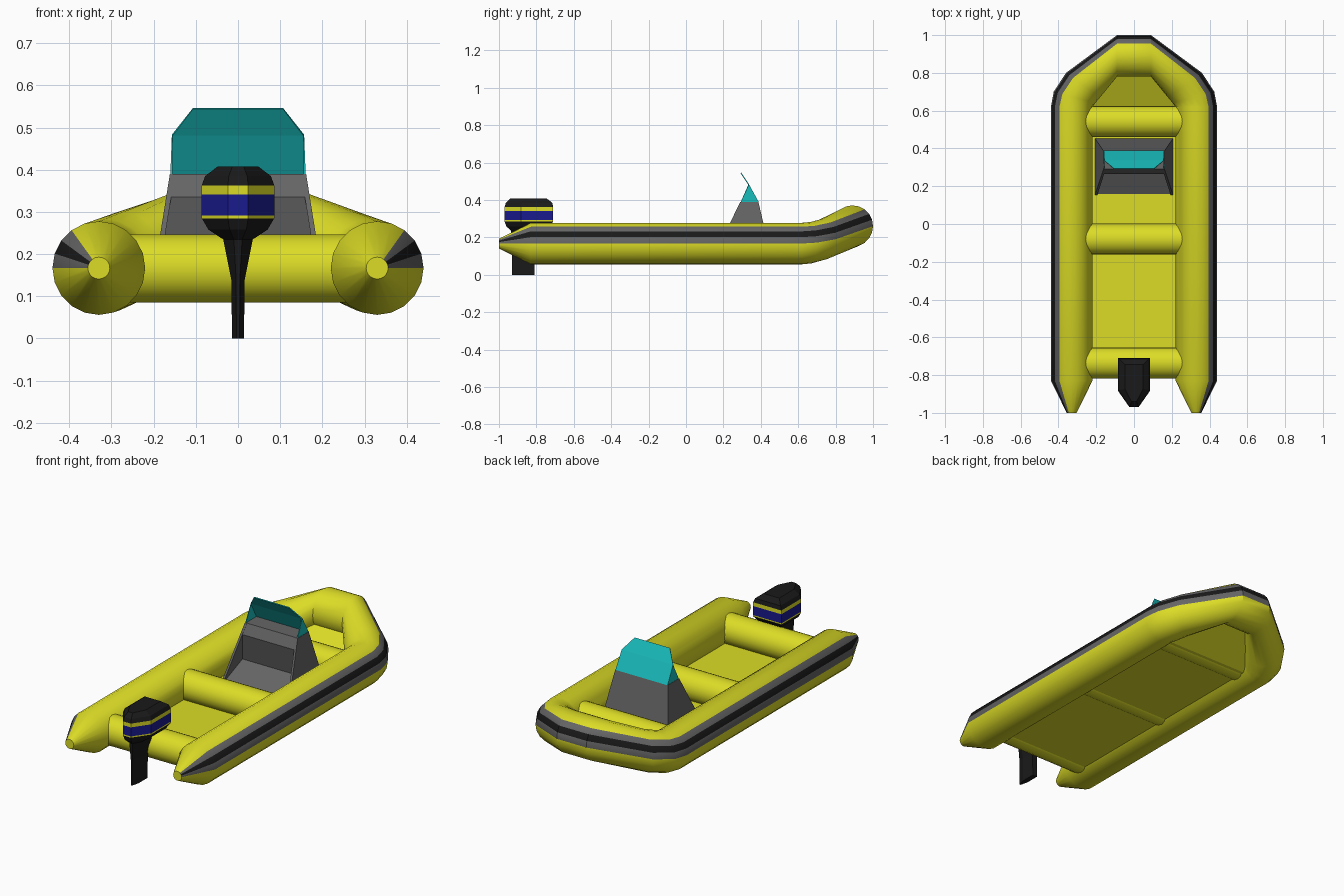
import bpy, bmesh, math
from mathutils import Vector

if "Cube" in bpy.data.objects:
    bpy.data.objects.remove(bpy.data.objects["Cube"])


def material(name, r, g, b):
    m = bpy.data.materials.new(name)
    m.diffuse_color = (r, g, b, 1)
    m.use_nodes = True
    m.node_tree.nodes["Principled BSDF"].inputs["Base Color"].default_value = m.diffuse_color
    return m


YELLOW = material("yellow", 0.72, 0.72, 0.02)
GREY = material("dark_grey", 0.13, 0.13, 0.13)
BLACK = material("black", 0.01, 0.01, 0.01)
BLUE = material("navy", 0.01, 0.01, 0.27)
TEAL = material("teal", 0.01, 0.5, 0.5)


def make(name, verts, faces, mats, index=None, smooth=None):
    """Mesh object from points and faces; index gives each face its material."""
    bm = bmesh.new()
    vs = [bm.verts.new(v) for v in verts]
    for k, f in enumerate(faces):
        face = bm.faces.new([vs[i] for i in f])
        face.material_index = index[k] if index else 0
    bmesh.ops.recalc_face_normals(bm, faces=bm.faces)
    me = bpy.data.meshes.new(name)
    bm.to_mesh(me)
    bm.free()
    for m in mats:
        me.materials.append(m)
    ob = bpy.data.objects.new(name, me)
    bpy.context.collection.objects.link(ob)
    if smooth:
        bpy.ops.object.select_all(action='DESELECT')
        ob.select_set(True)
        bpy.context.view_layer.objects.active = ob
        bpy.ops.object.shade_smooth_by_angle(angle=math.radians(smooth))
    return ob


def loft(name, rings, mats, pick=lambda i, j: 0, smooth=None):
    """Closed skin through equal rings; pick(ring, side) chooses the material."""
    n = len(rings[0])
    verts = [p for r in rings for p in r]
    faces, index = [], []
    for i in range(len(rings) - 1):
        for j in range(n):
            k = (j + 1) % n
            faces.append((i*n + j, i*n + k, (i+1)*n + k, (i+1)*n + j))
            index.append(pick(i, j))
    last = len(rings) - 1
    faces += [tuple(range(n)), tuple(range(last*n, last*n + n))]
    index += [pick(0, n - 1), pick(last - 1, n - 1)]
    return make(name, verts, faces, mats, index, smooth)


# Inflatable hull tube: outer xy, inner xy, centre z, vertical radius
SIDES = 20
stations = [
    ((0.356, -1.0), (0.304, -1.0), 0.167, 0.026),
    ((0.44, -0.83), (0.22, -0.83), 0.167, 0.111),
    ((0.44, 0.62), (0.22, 0.62), 0.167, 0.111),
    ((0.425, 0.70), (0.205, 0.64), 0.172, 0.111),
    ((0.36, 0.80), (0.18, 0.67), 0.19, 0.111),
    ((0.09, 1.0), (0.09, 0.78), 0.26, 0.111),
]


def tube_ring(station, side):
    o, i, z, r = station
    outer, inner = Vector((side*o[0], o[1], z)), Vector((side*i[0], i[1], z))
    mid, half = (outer + inner)/2, (outer - inner)/2
    return [mid + half*math.cos(a) + Vector((0, 0, r*math.sin(a)))
            for a in (2*math.pi*j/SIDES for j in range(SIDES))]


rings = [tube_ring(s, 1) for s in stations]
rings += [tube_ring(s, -1) for s in reversed(stations)]
rub_strake = {0: 1, 1: 2, 2: 1}
loft("hull_tube", rings, [YELLOW, GREY, BLACK],
     lambda i, j: rub_strake.get(j, 0), smooth=32)

# Floor, rising under the bow
floor_line = [(-0.735, 0.26, 0.095), (0.60, 0.26, 0.095), (0.80, 0.11, 0.20)]
loft("floor", [[(-w, y, z), (w, y, z), (w, y, z + 0.01), (-w, y, z + 0.01)]
               for y, w, z in floor_line], [YELLOW])

# Cross tubes: stern, middle seat, bow seat
for name, y in (("stern_cross_tube", -0.735), ("middle_seat", -0.08),
                ("bow_seat", 0.543)):
    loft(name, [[(x, y + 0.082*math.cos(2*math.pi*j/SIDES),
                  0.166 + 0.081*math.sin(2*math.pi*j/SIDES))
                 for j in range(SIDES)] for x in (-0.28, 0.28)],
         [YELLOW], smooth=32)


# Console: recessed body between two tapered side plates
def half_width(z):
    return 0.208 - (z - 0.1)*0.16


def console_part(name, profile, a, b):
    loft(name, [[(s*half_width(z) + d, y, z) for y, z in profile]
                for s, d in (a, b)], [GREY])


body = [(0.15, 0.10), (0.455, 0.10), (0.387, 0.39), (0.292, 0.39),
        (0.265, 0.335), (0.30, 0.18)]
plate = [(0.15, 0.10), (0.455, 0.10), (0.387, 0.39), (0.29, 0.39)]
console_part("console_body", body, (-1, 0.01), (1, -0.01))
for side, label in ((-1, "left"), (1, "right")):
    console_part("console_side_" + label, plate, (side, 0), (side, -0.012*side))

# Windshield: thin bent sheet with triangular side wings
v = [(-0.158, 0.292, 0.388), (-0.158, 0.387, 0.388), (-0.156, 0.335, 0.482),
     (-0.107, 0.293, 0.545)]
v += [(-x, y, z) for x, y, z in v]
screen = make("windshield", v, [(1, 5, 6, 2), (2, 6, 7, 3), (0, 1, 2), (4, 6, 5)],
              [TEAL])
mod = screen.modifiers.new("thickness", 'SOLIDIFY')
mod.thickness = 0.005
mod.offset = 0

# Outboard motor: z, half width, front y, rear y of each section
sections = [
    (0.0, 0.014, -0.93, -0.81), (0.14, 0.016, -0.93, -0.81),
    (0.235, 0.035, -0.935, -0.80), (0.258, 0.07, -0.96, -0.73),
    (0.285, 0.086, -0.97, -0.71), (0.292, 0.086, -0.97, -0.71),
    (0.342, 0.086, -0.97, -0.71), (0.363, 0.086, -0.97, -0.71),
    (0.385, 0.078, -0.963, -0.715), (0.408, 0.048, -0.94, -0.745),
]
bands = {4: 1, 5: 2, 6: 1}
loft("outboard_motor",
     [[(w, b, z), (w, b + (f - b)*0.66, z), (0.28*w, f, z),
       (-0.28*w, f, z), (-w, b + (f - b)*0.66, z), (-w, b, z)]
      for z, w, f, b in sections],
     [BLACK, YELLOW, BLUE], lambda i, j: bands.get(i, 0))
